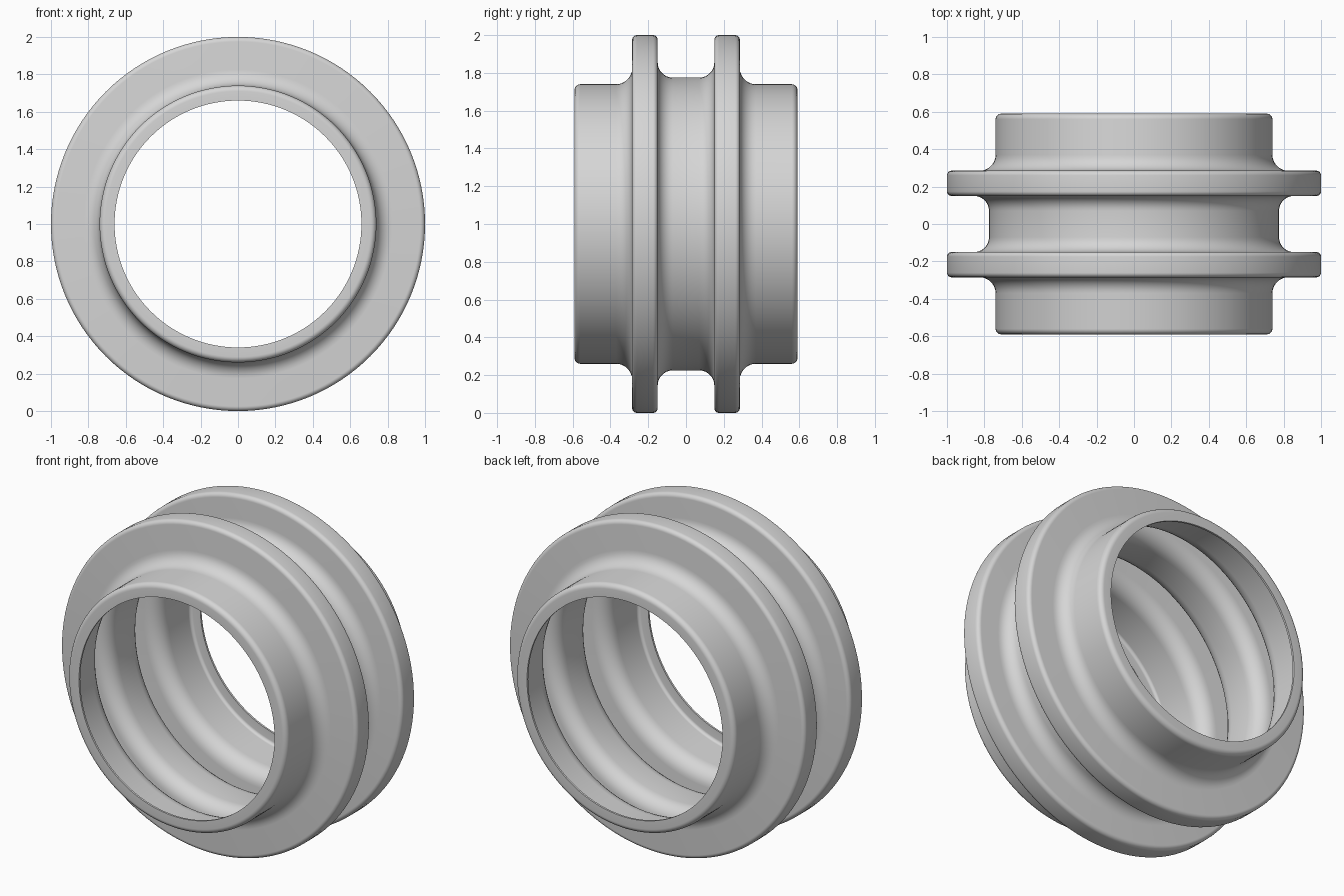
import bpy, bmesh, math
from mathutils import Vector

if "Cube" in bpy.data.objects:
    bpy.data.objects.remove(bpy.data.objects["Cube"])

SEGMENTS = 128
WALL = 0.012

# One plain grey material
grey = bpy.data.materials.new("plain grey")
grey.use_nodes = True
colour = (0.67, 0.67, 0.67, 1)
grey.diffuse_color = colour
grey.node_tree.nodes["Principled BSDF"].inputs["Base Color"].default_value = colour

# Half of the outer skin: (distance along axis, radius, corner rounding)
outer = [(0.15, 0.775, 0.08), (0.15, 1, 0.025), (0.285, 1, 0.025),
         (0.285, 0.74, 0.085), (0.59, 0.74, 0.03), (0.59, 0.66, 0)]

# Inner skin: the same corners, one wall thickness inside
shifts = [(1, -1, 1), (1, -1, -1), (-1, -1, -1), (-1, -1, 1), (-1, -1, -1), (-1, 0, 0)]
inner = [tuple(c + WALL * s for c, s in zip(corner, shift))
         for corner, shift in zip(outer, shifts)]
half = outer + inner[::-1]
section = half + [(-y, r, f) for y, r, f in reversed(half)]


def rounded(corners, steps=7):
    """Round the right-angled corners of a closed section."""
    points = []
    for i, (y, r, f) in enumerate(corners):
        here = Vector((y, r))
        if f == 0:
            points.append(here)
            continue
        before = (Vector(corners[i - 1][:2]) - here).normalized() * f
        after = (Vector(corners[(i + 1) % len(corners)][:2]) - here).normalized() * f
        for k in range(steps + 1):
            a = math.pi / 2 * k / steps
            points.append(here + before * (1 - math.sin(a)) + after * (1 - math.cos(a)))
    return points


# Sweep the section around the y axis
bm = bmesh.new()
verts = [bm.verts.new((0, p.x, p.y)) for p in rounded(section)]
edges = [bm.edges.new((v, verts[(i + 1) % len(verts)])) for i, v in enumerate(verts)]
bmesh.ops.spin(bm, geom=verts + edges, cent=(0, 0, 0), axis=(0, 1, 0),
               angle=math.tau, steps=SEGMENTS, use_merge=True)
bmesh.ops.remove_doubles(bm, verts=bm.verts, dist=0.0001)
bmesh.ops.recalc_face_normals(bm, faces=bm.faces)
bmesh.ops.translate(bm, verts=bm.verts, vec=(0, 0, 1))
mesh = bpy.data.meshes.new("flanged_sleeve")
bm.to_mesh(mesh)
bm.free()
mesh.materials.append(grey)

sleeve = bpy.data.objects.new("flanged_sleeve", mesh)
bpy.context.collection.objects.link(sleeve)
bpy.ops.object.select_all(action='DESELECT')
sleeve.select_set(True)
bpy.context.view_layer.objects.active = sleeve
bpy.ops.object.shade_smooth_by_angle(angle=math.radians(35))
